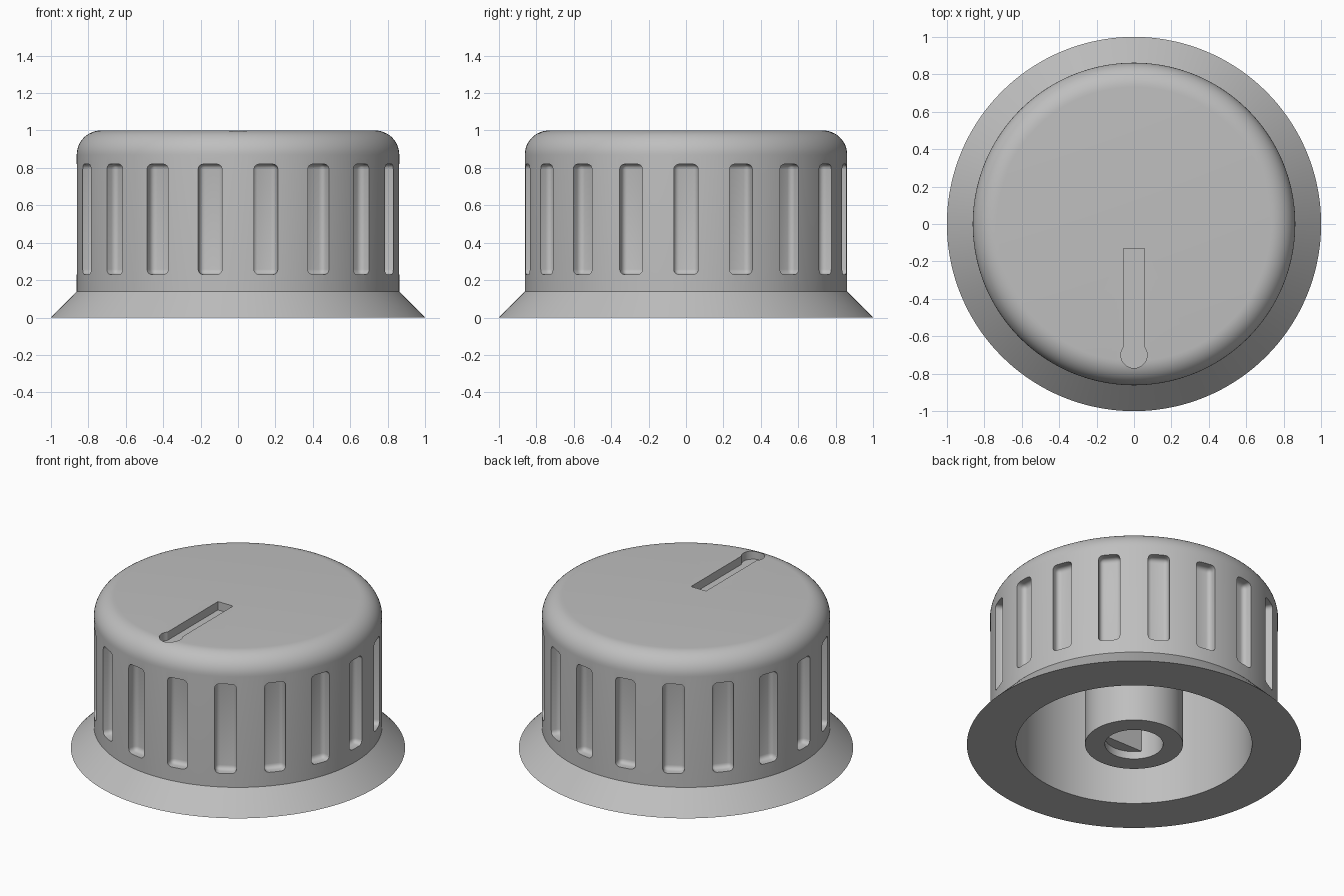
import bpy, bmesh
from math import sin, cos, pi, radians, asin, sqrt
from mathutils import Matrix, Vector

if "Cube" in bpy.data.objects:
    bpy.data.objects.remove(bpy.data.objects["Cube"])

grey = bpy.data.materials.new("knob grey")
grey.use_nodes = True
COLOUR = (0.52, 0.52, 0.52, 1)
grey.diffuse_color = COLOUR
grey.node_tree.nodes["Principled BSDF"].inputs["Base Color"].default_value = COLOUR


def make_object(name, bm):
    bmesh.ops.recalc_face_normals(bm, faces=bm.faces)
    mesh = bpy.data.meshes.new(name)
    bm.to_mesh(mesh)
    bm.free()
    mesh.materials.append(grey)
    obj = bpy.data.objects.new(name, mesh)
    bpy.context.collection.objects.link(obj)
    return obj


def prism(name, outline, bottom, top):
    """Extrude a flat xy outline between two heights."""
    bm = bmesh.new()
    face = bm.faces.new([bm.verts.new((x, y, bottom)) for x, y in outline])
    out = bmesh.ops.extrude_face_region(bm, geom=[face])
    verts = [v for v in out["geom"] if isinstance(v, bmesh.types.BMVert)]
    bmesh.ops.translate(bm, verts=verts, vec=(0, 0, top - bottom))
    return make_object(name, bm)


def arc(cx, cy, r, start, end, steps):
    return [(cx + r * cos(start + (end - start) * i / steps),
             cy + r * sin(start + (end - start) * i / steps)) for i in range(steps + 1)]


def lathe(name, profile, steps=144):
    bm = bmesh.new()
    verts = [bm.verts.new((r, 0, z)) for r, z in profile]
    edges = [bm.edges.new(pair) for pair in zip(verts, verts[1:])]
    bmesh.ops.spin(bm, geom=verts + edges, cent=(0, 0, 0), axis=(0, 0, 1),
                   angle=2 * pi, steps=steps, use_duplicate=False)
    bmesh.ops.remove_doubles(bm, verts=bm.verts, dist=1e-4)
    return make_object(name, bm)


def cut(target, cutter):
    mod = target.modifiers.new("cut", "BOOLEAN")
    mod.operation, mod.solver, mod.object = "DIFFERENCE", "EXACT", cutter
    bpy.context.view_layer.objects.active = target
    bpy.ops.object.modifier_apply(modifier=mod.name)
    bpy.data.objects.remove(cutter)


# Knob shell: flared skirt, rounded crown, hollow underside and central hub
BODY, CAVITY, HUB, BORE, ROUND = 0.862, 0.706, 0.293, 0.174, 0.13
crown = arc(BODY - ROUND, 1 - ROUND, ROUND, pi / 2, 0, 12)
knob = lathe("knob_body", [(0, 1)] + crown + [
    (BODY, 0.14), (1, 0), (CAVITY, 0), (CAVITY, 0.85), (HUB, 0.85),
    (HUB, 0), (BORE, 0), (BORE, 0.8), (0, 0.8)])

# Rounded grip slots around the side
bm = bmesh.new()
for i in range(18):
    place = (Matrix.Rotation(radians(20 * i), 4, "Z")
             @ Matrix.Translation((0.9, 0, 0.525))
             @ Matrix.Diagonal((0.2, 0.13, 0.59, 1)))
    bmesh.ops.create_cube(bm, size=1, matrix=place)
bmesh.ops.bevel(bm, geom=bm.edges[:], offset=0.028, segments=4,
                profile=0.5, affect="EDGES")
cut(knob, make_object("grip_slot_cutter", bm))

# Pointer groove with a round end in the top
half, tip = 0.055, 0.07
a = asin(half / tip)
groove = [(half, -0.13), (-half, -0.13)] + arc(0, -0.7, tip, pi / 2 + a, 2.5 * pi - a, 24)
cut(knob, prism("pointer_groove_cutter", groove, 0.945, 1.1))

# Flat that turns the bore into a D shape above its entry
r = BORE + 0.01
b = asin(0.1 / r)
flat = prism("shaft_flat", arc(0, 0, r, pi + b, 2 * pi - b, 16), 0.05, 0.81)

for obj in (knob, flat):
    bpy.ops.object.select_all(action="DESELECT")
    obj.select_set(True)
    bpy.context.view_layer.objects.active = obj
    bpy.ops.object.shade_smooth_by_angle(angle=radians(30))
